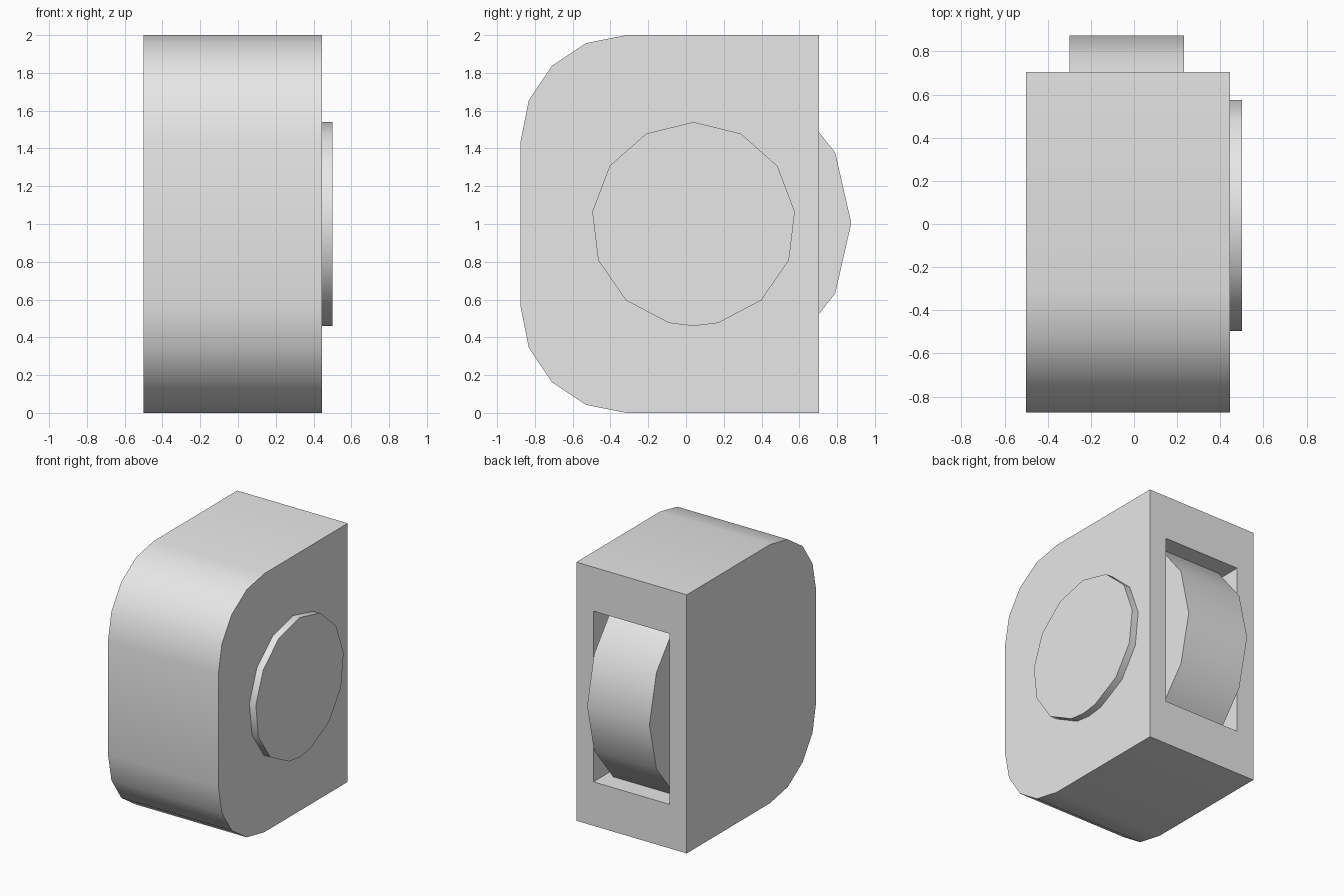
import bpy, bmesh
from math import sin, cos, pi, radians

cube = bpy.data.objects.get("Cube")
if cube:
    bpy.data.objects.remove(cube, do_unlink=True)

grey = bpy.data.materials.new("light_grey")
grey.use_nodes = True
grey.diffuse_color = (0.8, 0.8, 0.8, 1)
grey.node_tree.nodes["Principled BSDF"].inputs["Base Color"].default_value = (0.8, 0.8, 0.8, 1)


def prism(name, points, x0, x1):
    """Extrude a (y, z) outline along x."""
    bm = bmesh.new()
    face = bm.faces.new([bm.verts.new((x0, y, z)) for y, z in points])
    ext = bmesh.ops.extrude_face_region(bm, geom=[face])
    moved = [v for v in ext["geom"] if isinstance(v, bmesh.types.BMVert)]
    bmesh.ops.translate(bm, verts=moved, vec=(x1 - x0, 0, 0))
    bmesh.ops.recalc_face_normals(bm, faces=bm.faces)
    mesh = bpy.data.meshes.new(name)
    bm.to_mesh(mesh)
    bm.free()
    mesh.materials.append(grey)
    obj = bpy.data.objects.new(name, mesh)
    bpy.context.collection.objects.link(obj)
    return obj


def activate(obj):
    bpy.ops.object.select_all(action='DESELECT')
    obj.select_set(True)
    bpy.context.view_layer.objects.active = obj


def arc(cy, cz, r, angles):
    return [(cy + r * cos(a), cz + r * sin(a)) for a in angles]


# Housing: square back, two rounded front corners
R = 0.56
top = arc(-0.875 + R, 2 - R, R, [pi / 2 + i * pi / 8 for i in range(5)])
bottom = [(y, 2 - z) for y, z in reversed(top)]
housing = prism("housing", [(0.705, 2)] + top + bottom + [(0.705, 0)], -0.5, 0.445)

# Wheel slot cut into the back
slot = prism("slot_cutter", [(0.0, 0.34), (0.9, 0.34), (0.9, 1.66), (0.0, 1.66)], -0.353, 0.298)
slot.hide_render = True
cut = housing.modifiers.new("slot", 'BOOLEAN')
cut.operation = 'DIFFERENCE'
cut.solver = 'EXACT'
cut.object = slot
activate(housing)
bpy.ops.object.modifier_apply(modifier=cut.name)
bpy.data.objects.remove(slot, do_unlink=True)

# Wheel poking out of the slot
wheel = prism("wheel", arc(0.015, 1.005, 0.86, [i * 2 * pi / 14 for i in range(14)]), -0.3, 0.233)

# Side button, with one extra point at the bottom
angles = sorted([pi / 2 + i * 2 * pi / 13 for i in range(13)] + [3 * pi / 2])
button = prism("side_button", arc(0.04, 1.0, 0.54, angles), 0.44, 0.5)

for obj in (housing, wheel, button):
    activate(obj)
    bpy.ops.object.shade_smooth_by_angle(angle=radians(35))
